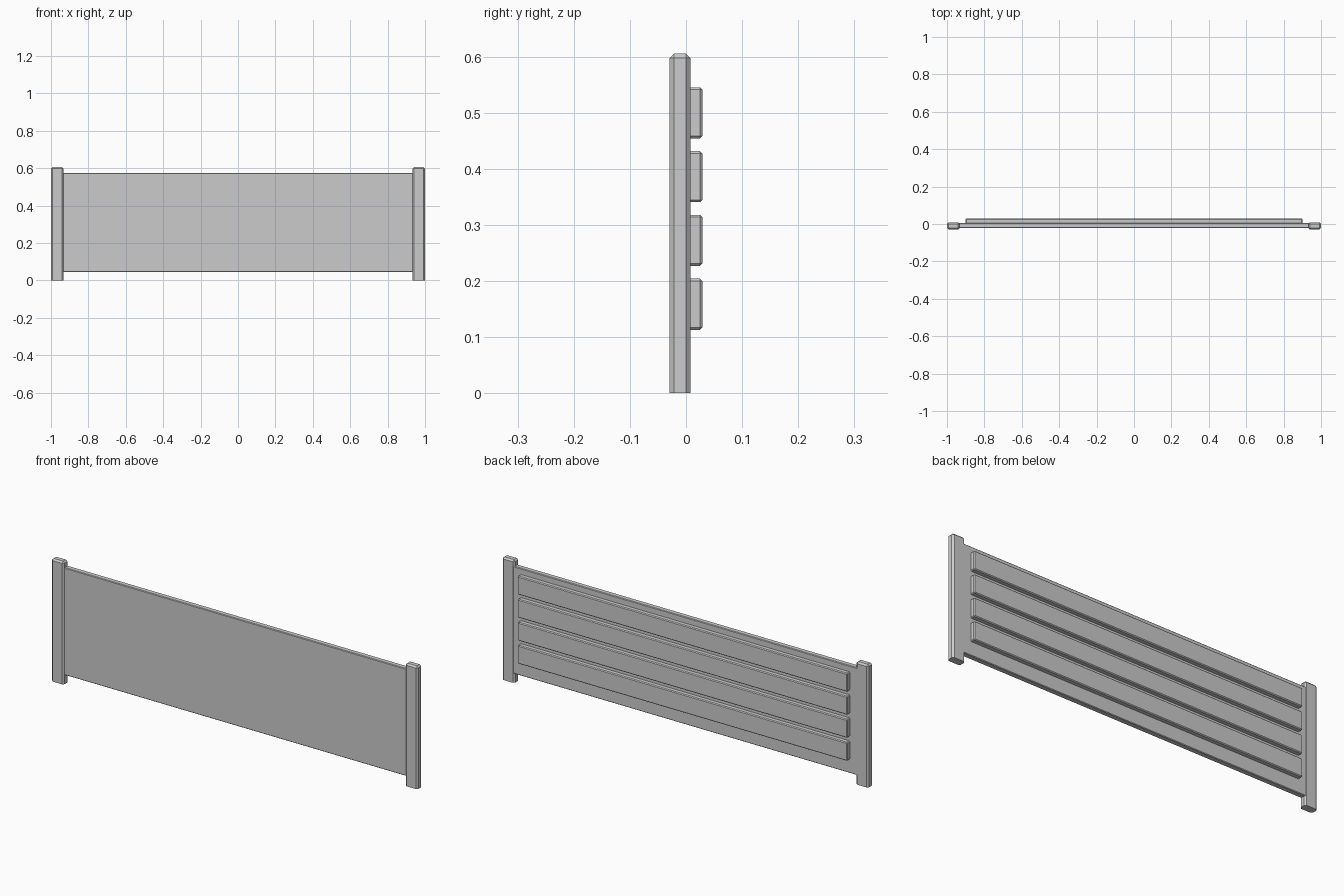
import bpy
import bmesh

if "Cube" in bpy.data.objects:
    bpy.data.objects.remove(bpy.data.objects["Cube"])


def box(name, lo, hi, bevel=0.0, keep=None):
    """Box between two corners; every edge is chamfered unless keep(edge) is true."""
    bm = bmesh.new()
    bmesh.ops.create_cube(bm, size=1)
    for v in bm.verts:
        v.co = [lo[i] + (v.co[i] + 0.5) * (hi[i] - lo[i]) for i in range(3)]
    if bevel:
        edges = [e for e in bm.edges if not (keep and keep(e))]
        bmesh.ops.bevel(bm, geom=edges, offset=bevel, segments=1,
                        profile=0.5, affect='EDGES')
    bmesh.ops.recalc_face_normals(bm, faces=bm.faces)
    mesh = bpy.data.meshes.new(name)
    bm.to_mesh(mesh)
    bm.free()
    obj = bpy.data.objects.new(name, mesh)
    bpy.context.collection.objects.link(obj)
    return obj


def on_ground(edge):
    return all(v.co.z < 1e-5 for v in edge.verts)


# End posts, chamfered everywhere except the flat foot
for side, x in (("left", -1.0), ("right", 0.932)):
    box(side + "_post", (x, -0.029, 0), (x + 0.068, 0.008, 0.605), 0.008, on_ground)

# Flat panel between the posts
box("panel", (-0.95, -0.021, 0.045), (0.95, 0.006, 0.575), 0.003)

# Four raised slats on the back
for i in range(4):
    z = 0.113 + i * 0.1137
    box(f"back_slat_{i + 1}", (-0.9, -0.002, z), (0.9, 0.029, z + 0.091), 0.004)
